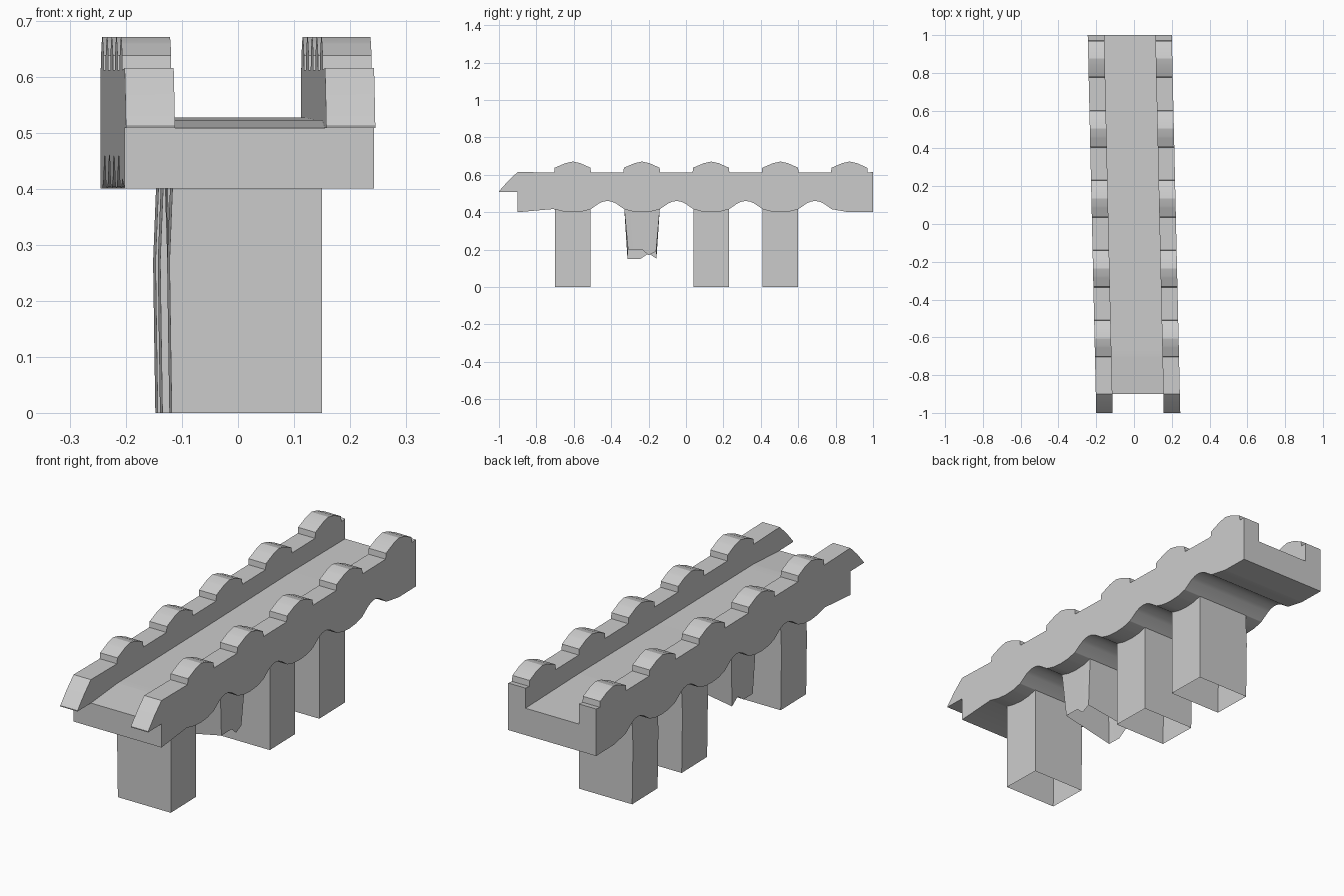
import bpy, bmesh, math

if "Cube" in bpy.data.objects:
    bpy.data.objects.remove(bpy.data.objects["Cube"])

PERIOD = 0.37
CENTRES = [-0.605 + PERIOD * i for i in range(5)]   # merlon / pier positions
INNER, OUTER = 0.135, 0.2225                        # parapet half widths


def skew(x, y, z):
    # the whole bridge runs slightly askew
    return (x - 0.0225 * y, y, z)


def finish(name, bm):
    bmesh.ops.remove_doubles(bm, verts=bm.verts, dist=1e-4)
    bmesh.ops.recalc_face_normals(bm, faces=bm.faces)
    me = bpy.data.meshes.new(name)
    bm.to_mesh(me)
    bm.free()
    ob = bpy.data.objects.new(name, me)
    bpy.context.collection.objects.link(ob)
    bpy.ops.object.select_all(action='DESELECT')
    ob.select_set(True)
    bpy.context.view_layer.objects.active = ob
    bpy.ops.object.shade_smooth_by_angle(angle=math.radians(22))
    return ob


def loft(bm, rings):
    rows = [[bm.verts.new(skew(*p)) for p in r] for r in rings]
    n = len(rows[0])
    for a, b in zip(rows, rows[1:]):
        for i in range(n):
            j = (i + 1) % n
            bm.faces.new((a[i], a[j], b[j], b[i]))
    return rows


def interp(pts, y):
    for (y0, z0), (y1, z1) in zip(pts, pts[1:]):
        if y <= y1:
            return z0 + (z1 - z0) * max(0, y - y0) / (y1 - y0)
    return pts[-1][1]


# Parapet top line: five stepped, humped merlons
top = [(-0.9, 0.615)]
for c in CENTRES:
    top += [(c + d, z) for d, z in ((-0.1, 0.612), (-0.097, 0.638), (-0.04, 0.662),
            (0, 0.671), (0.04, 0.662), (0.094, 0.638), (0.097, 0.612))]
top.append((1.0, 0.615))

# Underside line: shallow arches between the piers
bottom = [(-0.9, 0.40), (-0.71, 0.417)]
for c in CENTRES[:4]:
    bottom += [(c + d, z) for d, z in ((-0.05, 0.404), (0, 0.40), (0.05, 0.404), (0.095, 0.416),
               (0.14, 0.447), (0.163, 0.457), (0.185, 0.46), (0.207, 0.457), (0.23, 0.447),
               (0.275, 0.416))]
bottom += [(0.87, 0.40), (1.0, 0.40)]
floor = [(-0.9, 0.508), (-0.7, 0.522), (0, 0.523), (0.6, 0.527), (1.0, 0.523)]

# Deck with parapets: U section swept along the bridge
bm = bmesh.new()
ys = sorted({round(p[0], 4) for p in top + bottom + floor})
rings = []
for y in ys:
    t, b, f = interp(top, y), interp(bottom, y), interp(floor, y)
    half = [(OUTER, b), (OUTER, f), (OUTER, t), (INNER, t), (INNER, f)]
    rings.append([(x, y, z) for x, z in half] + [(-x, y, z) for x, z in reversed(half)])
rows = loft(bm, rings)
bm.faces.new([rows[0][i] for i in (0, 1, 4, 5, 8, 9)])
for ids in ((0, 1, 4, 5, 8, 9), (1, 2, 3, 4), (5, 6, 7, 8)):
    bm.faces.new([rows[-1][i] for i in ids])
# Pointed parapet ends overhanging the front
for s in (-1, 1):
    prow = [(-0.9, 0.615), (-0.95, 0.568), (-1.0, 0.512)]
    rr = loft(bm, [[(s * INNER, y, 0.508), (s * OUTER, y, 0.508),
                    (s * OUTER, y, z), (s * INNER, y, z)] for y, z in prow])
    bm.faces.new(rr[-1])
finish("deck_and_parapets", bm)

# Whole piers: open-bottomed box tubes with slightly uneven sides
PX = 0.134
for k, i in enumerate((0, 2, 3)):
    c = CENTRES[i]
    bm = bmesh.new()
    rings = []
    for z, w in ((0, 0), (0.13, -0.002), (0.27, -0.004), (0.42, 0.002)):
        rings.append([(-PX + w, c - 0.095, z), (PX, c - 0.095, z),
                      (PX, c + 0.095, z), (-PX + w, c + 0.095, z)])
    loft(bm, rings)
    finish(f"pier_{k + 1}", bm)

# Broken pier: tapering tube with a ragged lower edge
c = CENTRES[1]
bm = bmesh.new()
upper = [(d, 0.42) for d in (-0.095, -0.02, 0.035, 0.095)]
right = [(-0.075, 0.20), (0.0, 0.20), (0.035, 0.17), (0.075, 0.19)]
left = [(-0.078, 0.15), (-0.01, 0.15), (0.035, 0.18), (0.077, 0.152)]


def ring(r, l, x):
    return [(x, c + d, z) for d, z in r] + [(-x, c + d, z) for d, z in reversed(l)]


loft(bm, [ring(upper, upper, PX), ring(right, left, PX - 0.008)])
finish("broken_pier", bm)
